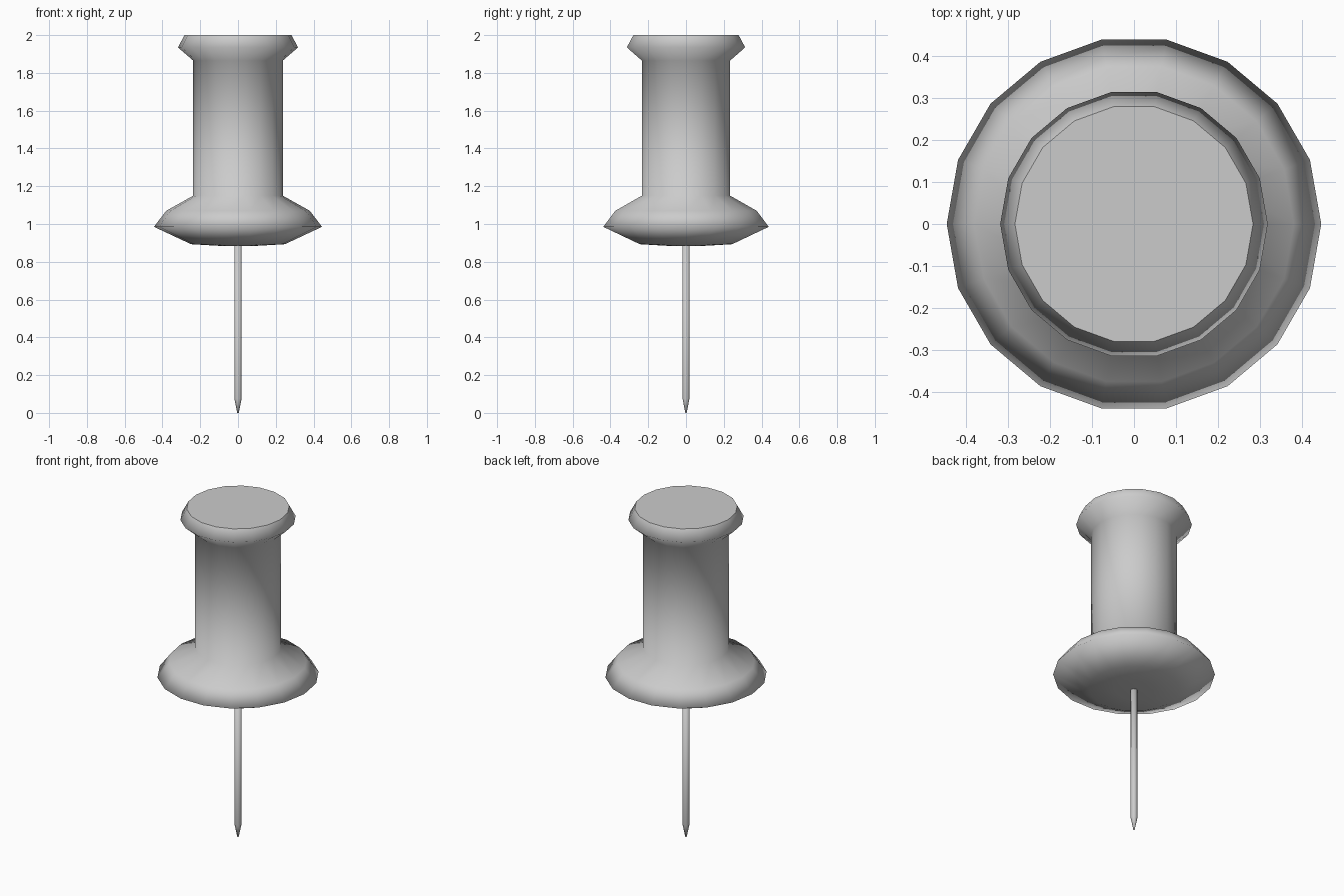
import bpy, bmesh, math

if "Cube" in bpy.data.objects:
    bpy.data.objects.remove(bpy.data.objects["Cube"])


def lathe(name, profile, sides, flat_caps=()):
    """Revolve (radius, z) points round z; flat_caps are ring indices kept sharp."""
    bm = bmesh.new()
    rings = []
    for r, z in profile:
        rings.append([bm.verts.new((r * math.cos(2 * math.pi * i / sides),
                                    r * math.sin(2 * math.pi * i / sides), z))
                      for i in range(sides)])
    for a, b in zip(rings, rings[1:]):
        for i in range(sides):
            j = (i + 1) % sides
            bm.faces.new((a[i], a[j], b[j], b[i])).smooth = True
    bottom = bm.faces.new(rings[0][::-1])
    top = bm.faces.new(rings[-1])
    for face, index in ((bottom, 0), (top, len(profile) - 1)):
        face.smooth = index not in flat_caps
        if index in flat_caps:
            for e in face.edges:
                e.smooth = False
    bmesh.ops.recalc_face_normals(bm, faces=bm.faces)
    mesh = bpy.data.meshes.new(name)
    bm.to_mesh(mesh)
    bm.free()
    obj = bpy.data.objects.new(name, mesh)
    bpy.context.collection.objects.link(obj)
    return obj


# Handle: underside, wide flange, waist and flat-topped cap
handle_profile = [(0.05, 0.883), (0.11, 0.885), (0.248, 0.893), (0.445, 0.985),
                  (0.38, 1.07), (0.237, 1.15), (0.237, 1.865),
                  (0.318, 1.935), (0.283, 2.0)]
lathe("handle", handle_profile, 18, flat_caps=(len(handle_profile) - 1,))

# Needle: thin shaft tapering to a small point
lathe("needle", [(0.004, 0.0), (0.019, 0.075), (0.019, 0.92)], 10)
